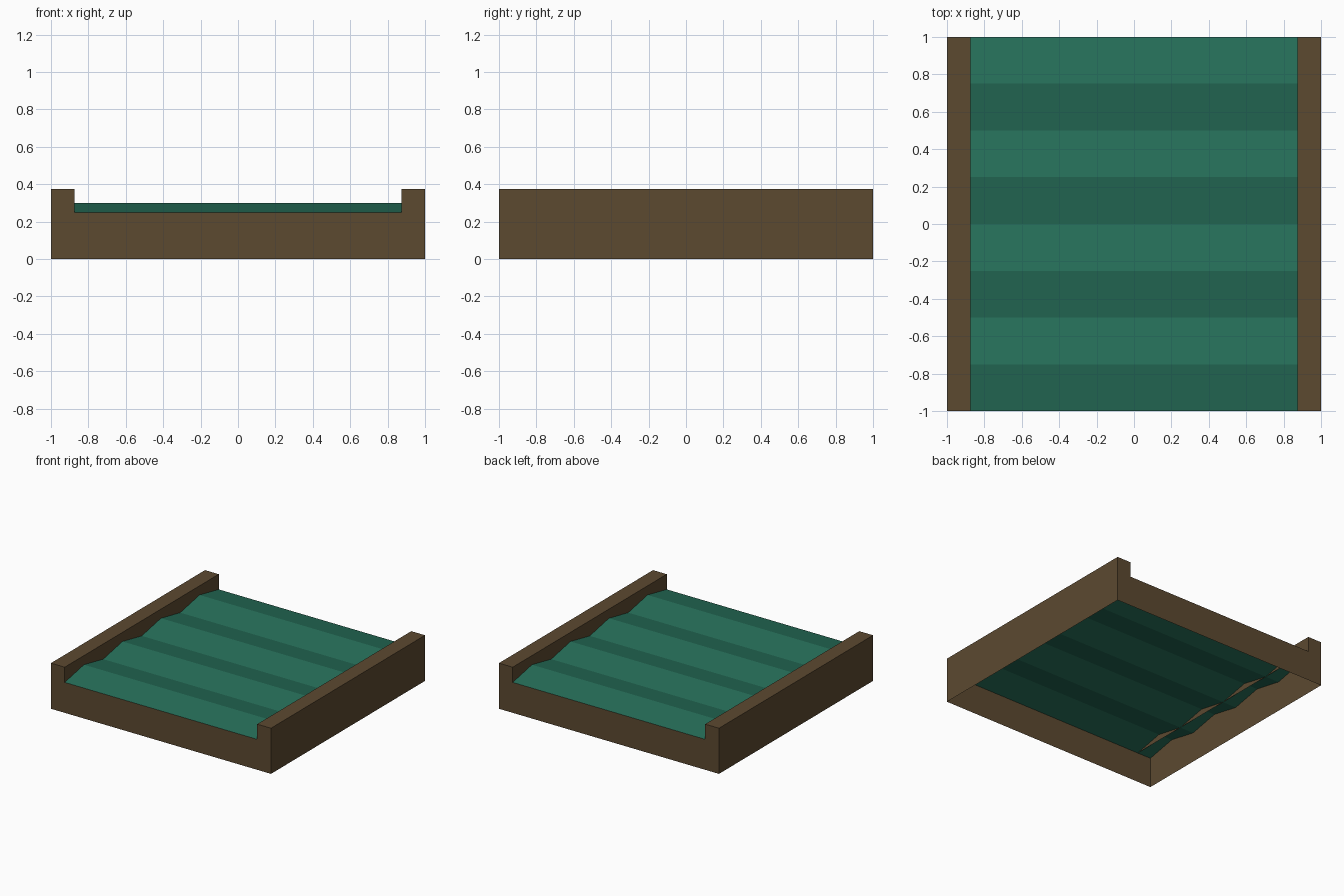
import bpy

if "Cube" in bpy.data.objects:
    bpy.data.objects.remove(bpy.data.objects["Cube"])


def material(name, rgb):
    m = bpy.data.materials.new(name)
    m.diffuse_color = (*rgb, 1)
    m.use_nodes = True
    m.node_tree.nodes["Principled BSDF"].inputs["Base Color"].default_value = m.diffuse_color
    return m


def mesh_object(name, verts, faces, mat):
    me = bpy.data.meshes.new(name)
    me.from_pydata(verts, [], faces)
    me.materials.append(mat)
    ob = bpy.data.objects.new(name, me)
    bpy.context.collection.objects.link(ob)
    return ob


def sweep(name, start, end, mat):
    """Skin a sheet between two matching lines of points."""
    n = len(start)
    faces = [(i, i + 1, n + i + 1, n + i) for i in range(n - 1)]
    return mesh_object(name, start + end, faces, mat)


brown = material("earth brown", (0.107, 0.067, 0.030))
teal = material("water teal", (0.019, 0.156, 0.098))

FLOOR, TOP, INNER = 0.25, 0.375, 0.875

# Raised side banks: outer wall, top and inner lip, open underneath
bank = [(-1, 0), (-1, TOP), (-INNER, TOP), (-INNER, FLOOR)]
mirrored = [(-x, z) for x, z in reversed(bank)]
for name, line in (("left_bank", bank), ("right_bank", mirrored)):
    sweep(name, [(x, -1, z) for x, z in line], [(x, 1, z) for x, z in line], brown)

# Thin notched end walls, facing outward
outline = bank + mirrored
for name, y in (("front_wall", -1), ("back_wall", 1)):
    order = list(range(len(outline)))
    if y < 0:
        order.reverse()
    mesh_object(name, [(x, y, z) for x, z in outline], [order], brown)

# Rippled water sheet, running under the banks to the outer walls
ripple = [(-1 + i * 0.25, FLOOR + 0.05 * (i % 2)) for i in range(9)]
sweep("water", [(1, y, z) for y, z in ripple], [(-1, y, z) for y, z in ripple], teal)
